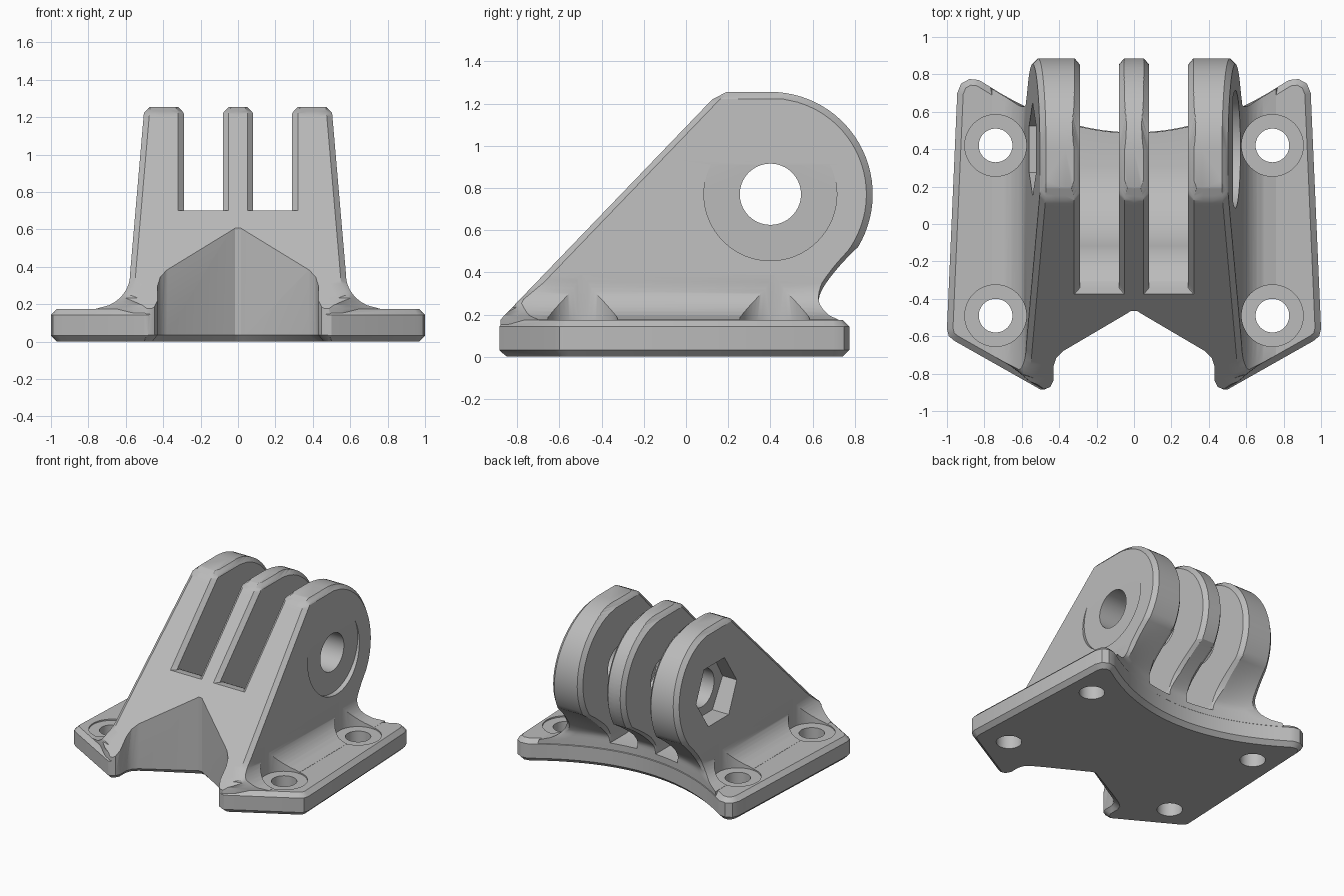
import bpy, bmesh, math

if "Cube" in bpy.data.objects:
    bpy.data.objects.remove(bpy.data.objects["Cube"])

# One plain grey for the whole bracket
grey = bpy.data.materials.new("plain_grey")
grey.use_nodes = True
colour = (0.5, 0.5, 0.5, 1)
grey.diffuse_color = colour
grey.node_tree.nodes["Principled BSDF"].inputs["Base Color"].default_value = colour

PIVOT_Y, PIVOT_Z, EYE_R = 0.4, 0.77, 0.485
NECK_Z = 0.52
TOP = PIVOT_Z + EYE_R
CHAMFER = 0.03


def loft(name, rings):
    """Closed solid through a list of rings with equal point counts."""
    bm = bmesh.new()
    loops = [[bm.verts.new(p) for p in ring] for ring in rings]
    for low, high in zip(loops, loops[1:]):
        for i in range(len(low)):
            j = (i + 1) % len(low)
            bm.faces.new((low[i], low[j], high[j], high[i]))
    bm.faces.new(loops[0][::-1])
    bm.faces.new(loops[-1])
    bmesh.ops.recalc_face_normals(bm, faces=bm.faces)
    if len(rings) > 2:
        bmesh.ops.triangulate(bm, faces=bm.faces)
    mesh = bpy.data.meshes.new(name)
    bm.to_mesh(mesh)
    bm.free()
    mesh.materials.append(grey)
    obj = bpy.data.objects.new(name, mesh)
    bpy.context.collection.objects.link(obj)
    return obj


def apply_modifiers(obj):
    graph = bpy.context.evaluated_depsgraph_get()
    mesh = bpy.data.meshes.new_from_object(obj.evaluated_get(graph))
    obj.modifiers.clear()
    obj.data = mesh


def combine(obj, other, operation="DIFFERENCE"):
    mod = obj.modifiers.new(operation.lower(), "BOOLEAN")
    mod.operation, mod.solver, mod.object = operation, "EXACT", other
    other.hide_render = True
    apply_modifiers(obj)
    bpy.data.objects.remove(other)


def circle(r, n):
    return [(r * math.cos(math.tau * i / n), r * math.sin(math.tau * i / n)) for i in range(n)]


def pivot_rod(name, r, x0, x1, n=64):
    return loft(name, [[(x, PIVOT_Y + a, PIVOT_Z + b) for a, b in circle(r, n)] for x in (x0, x1)])


def post(name, r, x, y, z0, z1, n=48):
    return loft(name, [[(x + a, y + b, z) for a, b in circle(r, n)] for z in (z0, z1)])


# Shape rules shared by the body and the slots
def clamp(v):
    return max(0.0, min(1.0, v))


def back_arc(x):
    return 0.49 + 0.41 * x * x


def half_width(z):
    if z < 0.36:
        u = min(1.0, (0.36 - z) / 0.185)
        return 0.78 - 0.203 * math.sqrt(1 - u * u)
    return 0.5 + 0.086 * (1.26 - z)


def front_y(x, z):
    slope = -0.885 + (z - 0.17) / 1.04 + max(0, z - 1.22)
    edge = -0.881 + max(0, abs(x) - 0.5) * 0.58 + 0.03 * clamp((abs(x) - 0.54) * 10)
    return max(slope, edge)


def back_y(x, z, d=0.0):
    if z >= NECK_Z:
        return PIVOT_Y + math.sqrt(max(0, (EYE_R + d) ** 2 - (z - PIVOT_Z) ** 2))
    t = clamp((NECK_Z - z) / 0.28)
    blend = 1 - (1 - t) ** 1.4
    return 0.8156 + d + (back_arc(x) - 0.004 - 0.8156) * blend


low_angle = math.asin((NECK_Z - PIVOT_Z) / EYE_R)
levels = [0.1] + [0.176 + (NECK_Z - 0.176) * i / 18 for i in range(18)]
levels += [PIVOT_Z + EYE_R * math.sin(low_angle + (math.pi / 2 - low_angle) * i / 28) for i in range(29)]

# Body: sloped front, round eye at the back, flared foot
rings = []
for z in levels:
    w = half_width(z)
    c = CHAMFER * clamp((z - 0.2) / 0.15)
    xs = [(w - CHAMFER) * (i / 9 - 1) for i in range(19)]
    side = w - 0.97 * max(0, z - 1.225)
    front = [(x, front_y(x, z), z) for x in xs]
    back = [(x, back_y(x, z), z) for x in reversed(xs)]
    yf, yb = front_y(side, z) + 1.2 * c, back_y(side, z, -c)
    rings.append([(-side, yf, z)] + front + [(side, yf, z), (side, yb, z)] + back + [(-side, yb, z)])
body = loft("body", rings)

# Base plate with chamfered rims
half = [(0.5, -0.885), (0.96, -0.625), (0.99, -0.6), (1, -0.56),
        (0.945, 0.7), (0.925, 0.75), (0.88, 0.775), (0.83, 0.77)]
half += [(0.8 - 0.08 * i, back_arc(0.8 - 0.08 * i)) for i in range(10)]
outline = half + [(0, back_arc(0))] + [(-x, y) for x, y in reversed(half)]
bracket = loft("mounting_bracket", [[(x, y, z) for x, y in outline] for z in (0, 0.175)])
bevel = bracket.modifiers.new("rim", "BEVEL")
bevel.width, bevel.segments = 0.032, 1
bevel.limit_method, bevel.angle_limit = "ANGLE", math.radians(70)
apply_modifiers(bracket)
combine(bracket, body, "UNION")


# Two slots between the three fins, with chamfered mouths and a rounded floor
def floor_y(z):
    if z > 0.535:
        return -0.36 + 0.23 * math.sqrt(clamp((0.7 - z) / 0.165))
    return PIVOT_Y - math.sqrt(0.58 ** 2 - (PIVOT_Z - z) ** 2)


slot_levels = sorted([z for z in levels if z > 0.21] + [0.198, 0.69, 0.699, 0.703, 1.3])
for sign in (-1, 1):
    rings = []
    for z in slot_levels:
        x0, x1 = 0.08, 0.29
        e = max(0, z - 1.225)
        flare = max(0.06, e + 0.001)
        if z > 0.7:
            waist, end, wide = front_y(0, z) + 0.04, front_y(0, z) - 0.04, flare
        else:
            waist = end = floor_y(z)
            wide = -0.02
        c = CHAMFER * clamp((z - 0.2) / 0.15) + 0.002
        bw = flare * clamp((z - 0.2) / 0.15) + 0.002
        ring = [(x0 - wide, end), (x1 + wide, end), (x1 + e, waist),
                (x1 + e, back_y(x1, z, -c)), (x1 + bw, back_y(x1, z, c) + 0.01),
                (x0 - bw, back_y(x0, z, c) + 0.01),
                (x0 - e, back_y(x0, z, -c)), (x0 - e, waist)]
        rings.append([(sign * x, y, z) for x, y in ring])
    combine(bracket, loft("slot_cutter", rings))

# Front notch, flared below for its bottom chamfer
side = [(0.53, -0.97), (0.48, -0.886), (0.447, -0.87), (0.43, -0.835), (0.43, -0.76),
        (0.415, -0.715), (0.38, -0.68), (0.04, -0.48), (0.015, -0.464)]
notch = side + [(-x, y) for x, y in reversed(side)]
rings = []
for z, grow in ((-0.01, 0.042), (0.035, 0), (1.1, 0)):
    rings.append([(x * (1 + grow * 2), y + grow, z) for x, y in notch])
combine(bracket, loft("notch_cutter", rings))

# Pivot bore, round seat on one side and hexagonal pocket on the other
combine(bracket, pivot_rod("bore_cutter", 0.145, -1, 1))
combine(bracket, pivot_rod("seat_cutter", 0.315, 0.53, 1))
combine(bracket, pivot_rod("hex_cutter", 0.25, -1, -0.42, 6))

# Four screw holes with round seats
for x in (-0.74, 0.74):
    for y in (-0.49, 0.42):
        combine(bracket, post("seat_cutter", 0.165, x, y, 0.165, 0.7))
        combine(bracket, post("hole_cutter", 0.09, x, y, -0.1, 0.5))

bracket.hide_render = False
bpy.ops.object.select_all(action="DESELECT")
bracket.select_set(True)
bpy.context.view_layer.objects.active = bracket
bpy.ops.object.shade_smooth_by_angle(angle=math.radians(28))
